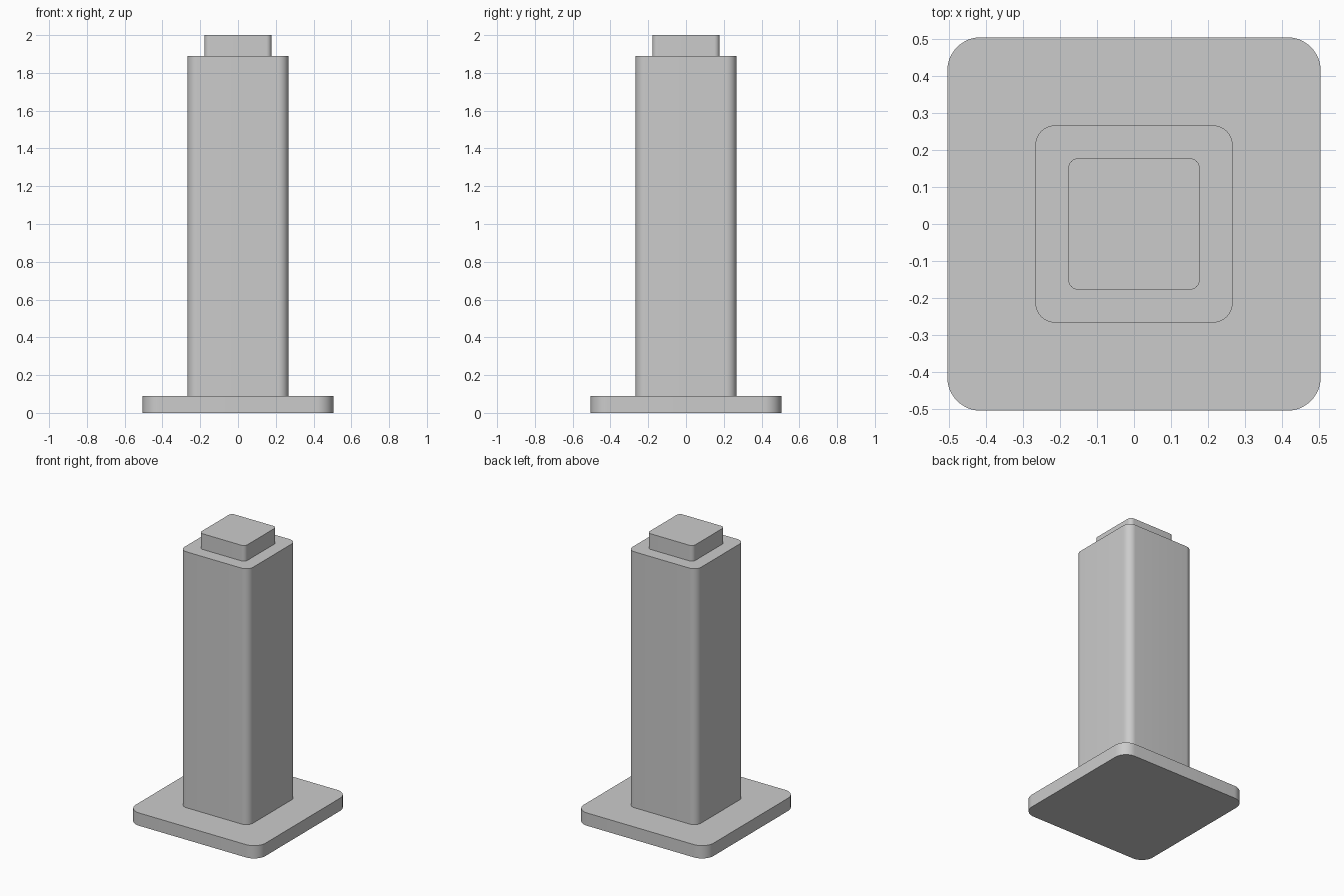
import bpy
import bmesh
import math

if "Cube" in bpy.data.objects:
    bpy.data.objects.remove(bpy.data.objects["Cube"], do_unlink=True)

# One plain grey for the whole post
grey = bpy.data.materials.new("plain grey")
grey.use_nodes = True
colour = (0.6, 0.6, 0.6, 1)
grey.diffuse_color = colour
grey.node_tree.nodes["Principled BSDF"].inputs["Base Color"].default_value = colour


def rounded_block(name, half, radius, bottom, top):
    """Square block with rounded upright edges."""
    bm = bmesh.new()
    bmesh.ops.create_cube(bm, size=1)
    for v in bm.verts:
        v.co.x *= 2 * half
        v.co.y *= 2 * half
        v.co.z = top if v.co.z > 0 else bottom
    upright = [e for e in bm.edges
               if abs(e.verts[0].co.z - e.verts[1].co.z) > 0.001]
    bmesh.ops.bevel(bm, geom=upright, offset=radius, offset_type='OFFSET',
                    segments=12, profile=0.5, affect='EDGES')
    mesh = bpy.data.meshes.new(name)
    bm.to_mesh(mesh)
    bm.free()
    mesh.materials.append(grey)
    obj = bpy.data.objects.new(name, mesh)
    bpy.context.collection.objects.link(obj)
    bpy.ops.object.select_all(action='DESELECT')
    obj.select_set(True)
    bpy.context.view_layer.objects.active = obj
    bpy.ops.object.shade_smooth_by_angle(angle=math.radians(30))
    return obj


# Foot plate, tall column and small cap, stacked
rounded_block("base_plate", 0.505, 0.09, 0.0, 0.09)
rounded_block("column", 0.267, 0.054, 0.09, 1.89)
rounded_block("top_cap", 0.178, 0.028, 1.89, 2.0)
